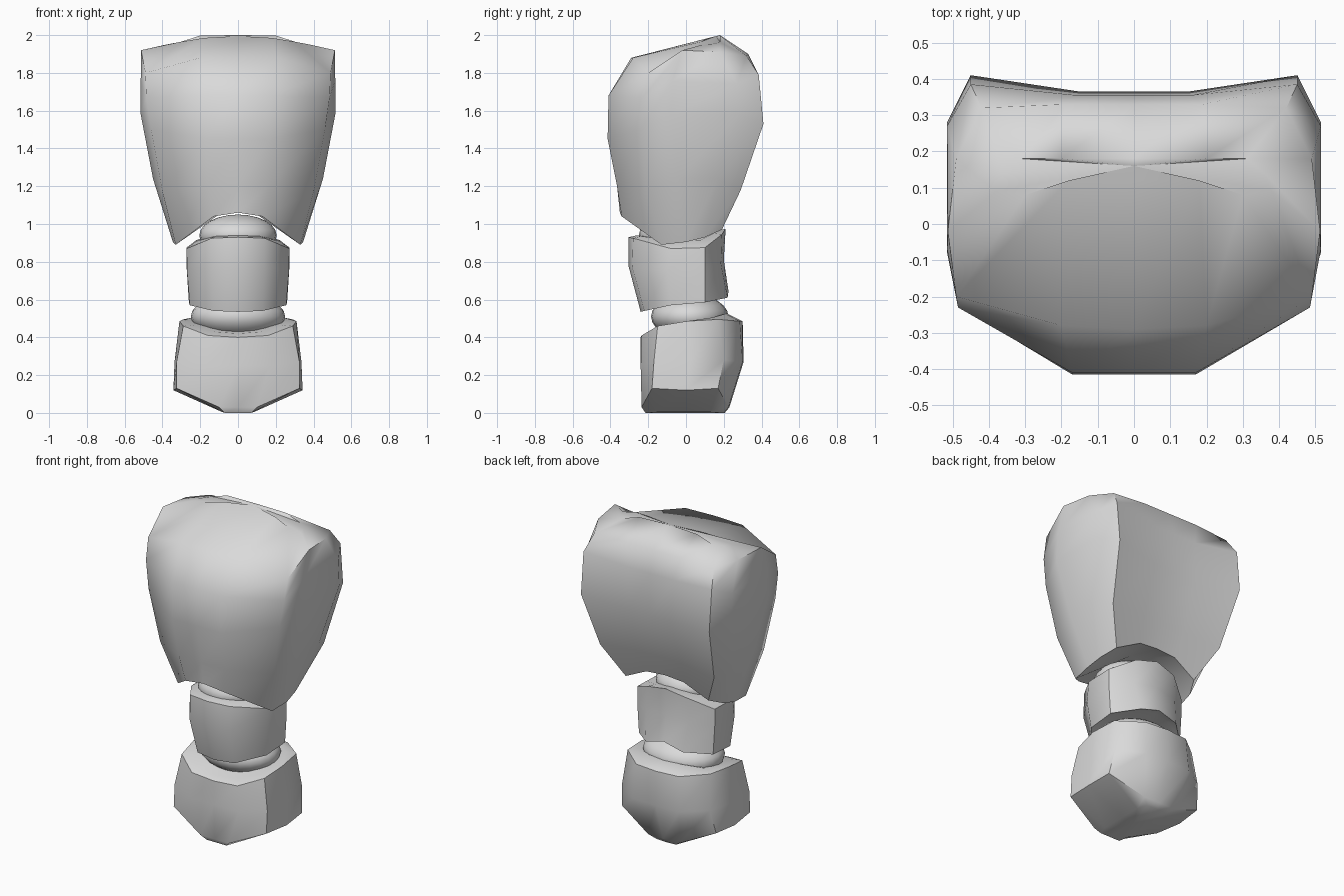
import bpy
import bmesh
import math

cube = bpy.data.objects.get("Cube")
if cube:
    bpy.data.objects.remove(cube, do_unlink=True)

grey = bpy.data.materials.new("plain grey")
grey.use_nodes = True
grey.diffuse_color = (0.7, 0.7, 0.7, 1)
grey.node_tree.nodes["Principled BSDF"].inputs["Base Color"].default_value = (0.7, 0.7, 0.7, 1)


def finish(obj, angle):
    obj.data.materials.append(grey)
    bpy.ops.object.select_all(action='DESELECT')
    obj.select_set(True)
    bpy.context.view_layer.objects.active = obj
    bpy.ops.object.shade_smooth_by_angle(angle=math.radians(angle))


def loft(name, rows, low, high, angle=60):
    """Skin mirrored half rings (front centre to back centre), closed by fans at low and high."""
    bm = bmesh.new()
    rings = []
    for half in rows:
        full = half + [(-x, y, z) for x, y, z in reversed(half[1:-1])]
        rings.append([bm.verts.new(p) for p in full])
    n = len(rings[0])
    for a, b in zip(rings, rings[1:]):
        for i in range(n):
            j = (i + 1) % n
            bm.faces.new((a[i], a[j], b[j], b[i]))
    for ring, tip in ((rings[0], low), (rings[-1], high)):
        v = bm.verts.new(tip)
        for i in range(n):
            bm.faces.new((ring[i], ring[(i + 1) % n], v))
    bmesh.ops.remove_doubles(bm, verts=bm.verts, dist=0.0005)
    bmesh.ops.recalc_face_normals(bm, faces=bm.faces)
    mesh = bpy.data.meshes.new(name)
    bm.to_mesh(mesh)
    bm.free()
    obj = bpy.data.objects.new(name, mesh)
    bpy.context.collection.objects.link(obj)
    finish(obj, angle)


def joint(name, centre, radii):
    bpy.ops.mesh.primitive_uv_sphere_add(segments=24, ring_count=12, location=centre)
    obj = bpy.context.object
    obj.name = name
    obj.scale = radii
    bpy.ops.object.transform_apply(location=False, rotation=False, scale=True)
    finish(obj, 60)


# Chest: arched lower rim, broad shoulders, grooved back, sloping top
loft("chest", [
    [(0, -.35, 1.06), (.13, -.34, 1.04), (.33, -.13, .89), (.345, 0, .905),
     (.335, .10, .93), (.29, .19, .97), (.13, .21, 1.05), (0, .21, 1.06)],
    [(0, -.365, 1.2), (.16, -.365, 1.2), (.40, -.21, 1.17), (.45, -.04, 1.24),
     (.45, .17, 1.24), (.40, .29, 1.18), (.15, .27, 1.2), (0, .265, 1.2)],
    [(0, -.415, 1.45), (.17, -.415, 1.45), (.46, -.24, 1.5), (.515, -.08, 1.58),
     (.515, .28, 1.58), (.45, .41, 1.53), (.15, .365, 1.5), (0, .365, 1.5)],
    [(0, -.41, 1.68), (.17, -.41, 1.68), (.485, -.23, 1.67), (.515, -.07, 1.76),
     (.515, .27, 1.74), (.45, .385, 1.79), (.16, .355, 1.76), (0, .355, 1.76)],
    [(0, -.29, 1.88), (.2, -.28, 1.88), (.49, -.2, 1.8), (.513, -.02, 1.92),
     (.49, .18, 1.91), (.42, .32, 1.89), (.19, .33, 1.9), (0, .33, 1.9)],
    [(0, .12, 1.985), (.18, .12, 1.985), (.3, .08, 1.965), (.38, .09, 1.95),
     (.36, .14, 1.953), (.31, .18, 1.962), (.2, .18, 1.998), (0, .18, 2.0)],
], (0, -.03, 1.12), (0, .16, 1.995))

# Abdomen: tapered block tipped forward
loft("abdomen", [
    [(0, -.21, .56), (.11, -.19, .565), (.22, -.07, .585), (.22, .09, .605), (.11, .18, .625), (0, .19, .64)],
    [(0, -.24, .535), (.13, -.22, .54), (.255, -.08, .57), (.26, .1, .585), (.13, .22, .61), (0, .225, .645)],
    [(0, -.305, .78), (.14, -.285, .77), (.27, -.1, .75), (.272, .1, .77), (.15, .185, .79), (0, .2, .81)],
    [(0, -.305, .93), (.14, -.28, .925), (.272, -.08, .87), (.272, .1, .875), (.14, .19, .945), (0, .21, .975)],
    [(0, -.26, .94), (.12, -.24, .935), (.22, -.07, .91), (.22, .08, .915), (.11, .15, .95), (0, .17, .965)],
], (0, 0, .61), (0, -.03, .93), 50)

# Pelvis: narrow crotch strip, slanted leg openings, inset upper rim
loft("pelvis", [
    [(0, -.215, 0), (.07, -.215, 0), (.085, -.16, .005), (.085, 0, .005),
     (.085, .13, .005), (.07, .2, 0), (0, .205, 0)],
    [(0, -.235, .03), (.1, -.235, .03), (.325, -.18, .13), (.342, 0, .12),
     (.33, .17, .13), (.11, .225, .03), (0, .23, .03)],
    [(0, -.24, .25), (.17, -.24, .25), (.325, -.17, .27), (.336, .02, .27),
     (.31, .2, .28), (.16, .3, .27), (0, .305, .27)],
    [(0, -.24, .4), (.16, -.235, .41), (.29, -.15, .46), (.31, 0, .485),
     (.29, .17, .495), (.15, .285, .485), (0, .3, .485)],
    [(0, -.2, .42), (.13, -.19, .43), (.24, -.12, .465), (.255, 0, .485),
     (.24, .14, .505), (.12, .21, .525), (0, .22, .525)],
], (0, 0, 0), (0, .01, .45), 50)

# Rounded joints between the body blocks
joint("upper_joint", (0, -.05, .94), (.205, .2, .11))
joint("lower_joint", (0, .02, .51), (.25, .205, .12))
